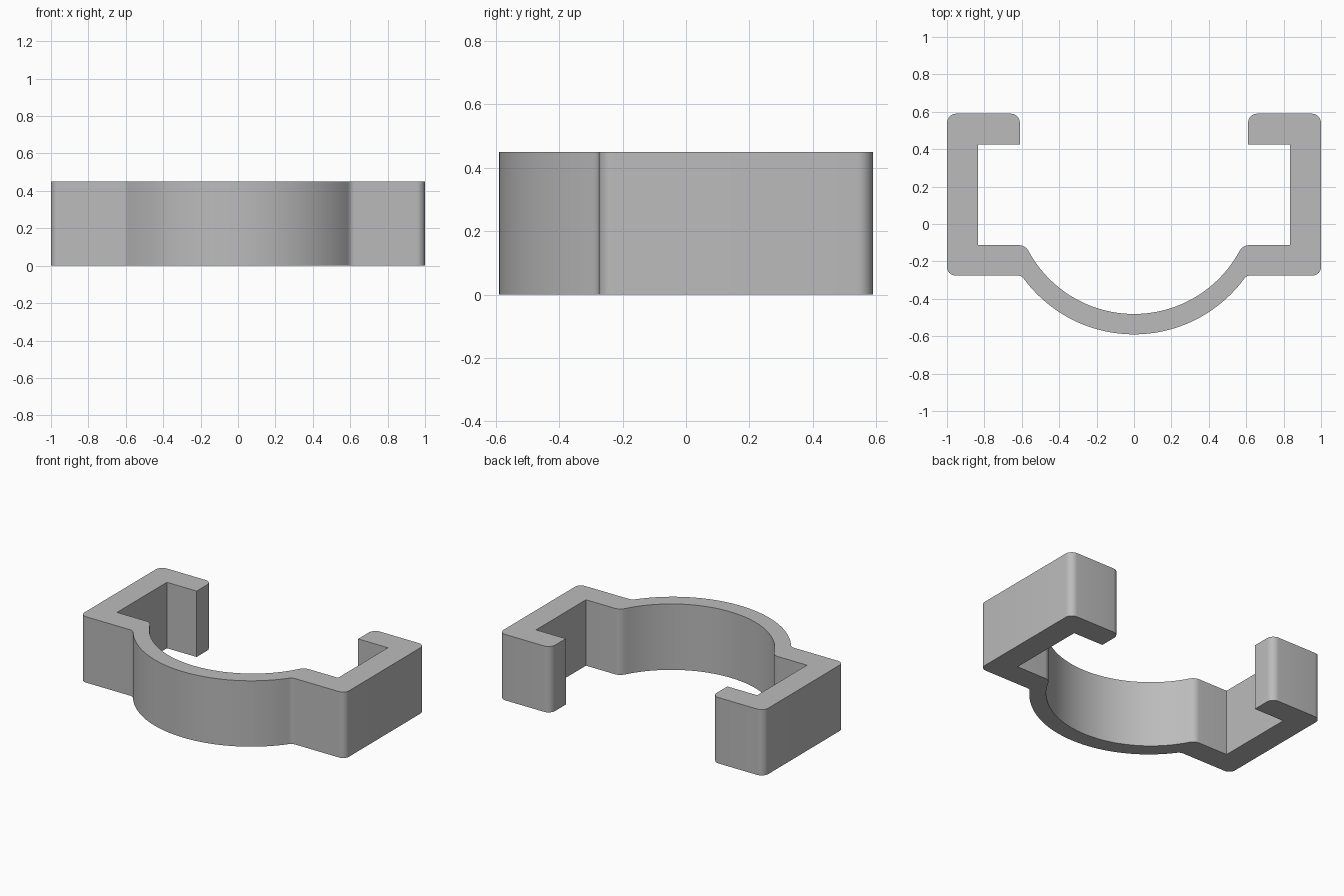
import bpy
import bmesh
from math import asin, sin, cos, pi
from mathutils import Vector

cube = bpy.data.objects.get("Cube")
if cube:
    bpy.data.objects.remove(cube)

HEIGHT = 0.45
WALL_X, INNER_X, LIP_X = 1.0, 0.835, 0.61      # outer wall, inner wall, lip tip
BACK_Y, LIP_Y = 0.59, 0.425                    # back face, inside of lip
SHELF_Y, FRONT_Y = -0.113, -0.275              # inside and outside of front shelf


def bow(bottom, end, steps=24):
    """Arc from the centre line (0, bottom) to the point end."""
    rise = end[1] - bottom
    radius = (end[0] ** 2 + rise ** 2) / (2 * rise)
    sweep = asin(end[0] / radius)
    return [(radius * sin(sweep * i / steps),
             bottom + radius * (1 - cos(sweep * i / steps))) for i in range(steps + 1)]


def fillet(corner, sx, sy, start, radius=0.05, steps=8):
    """Quarter-round corner; sx, sy point outwards, start is the first angle."""
    cx, cy = corner[0] - sx * radius, corner[1] - sy * radius
    return [(cx + radius * cos(start + pi / 2 * i / steps),
             cy + radius * sin(start + pi / 2 * i / steps)) for i in range(steps + 1)]


def blend(a, control, b, steps=5):
    """Soft bend from a to b."""
    a, control, b = Vector(a), Vector(control), Vector(b)
    pts = []
    for i in range(1, steps + 1):
        t = i / steps
        pts.append(tuple(a * (1 - t) ** 2 + control * 2 * t * (1 - t) + b * t * t))
    return pts


# Right half of the outline, from the outer bow round to the inner bow
outer_end, inner_end = (0.588, -0.294), (0.567, -0.139)
half = bow(-0.59, outer_end)
half += blend(outer_end, (0.601, FRONT_Y), (0.625, FRONT_Y))
half += fillet((WALL_X, FRONT_Y), 1, -1, -pi / 2, 0.045)
half += fillet((WALL_X, BACK_Y), 1, 1, 0)
half += fillet((LIP_X, BACK_Y), -1, 1, pi / 2)
half += [(LIP_X, LIP_Y), (INNER_X, LIP_Y), (INNER_X, SHELF_Y)]
half += [(0.615, SHELF_Y)]
half += blend((0.615, SHELF_Y), (0.587, SHELF_Y), inner_end)
half += bow(-0.481, inner_end)[-2::-1]

# Mirror the outline and extrude it upwards
outline = half + [(-x, y) for x, y in half[-2:0:-1]]
bm = bmesh.new()
base = bm.faces.new([bm.verts.new((x, y, 0)) for x, y in outline])
top = bmesh.ops.extrude_face_region(bm, geom=[base], use_keep_orig=True)
bmesh.ops.translate(bm, vec=(0, 0, HEIGHT),
                    verts=[g for g in top["geom"] if isinstance(g, bmesh.types.BMVert)])
bmesh.ops.recalc_face_normals(bm, faces=bm.faces[:])
mesh = bpy.data.meshes.new("clip_bracket")
bm.to_mesh(mesh)
bm.free()
bracket = bpy.data.objects.new("clip_bracket", mesh)
bpy.context.collection.objects.link(bracket)

# Plain grey finish
grey = bpy.data.materials.new("plain_grey")
grey.use_nodes = True
colour = (0.5, 0.5, 0.5, 1)
grey.diffuse_color = colour
grey.node_tree.nodes["Principled BSDF"].inputs["Base Color"].default_value = colour
mesh.materials.append(grey)

# Smooth curves, sharp corners
bpy.ops.object.select_all(action='DESELECT')
bracket.select_set(True)
bpy.context.view_layer.objects.active = bracket
bpy.ops.object.shade_smooth_by_angle(angle=pi / 6)
